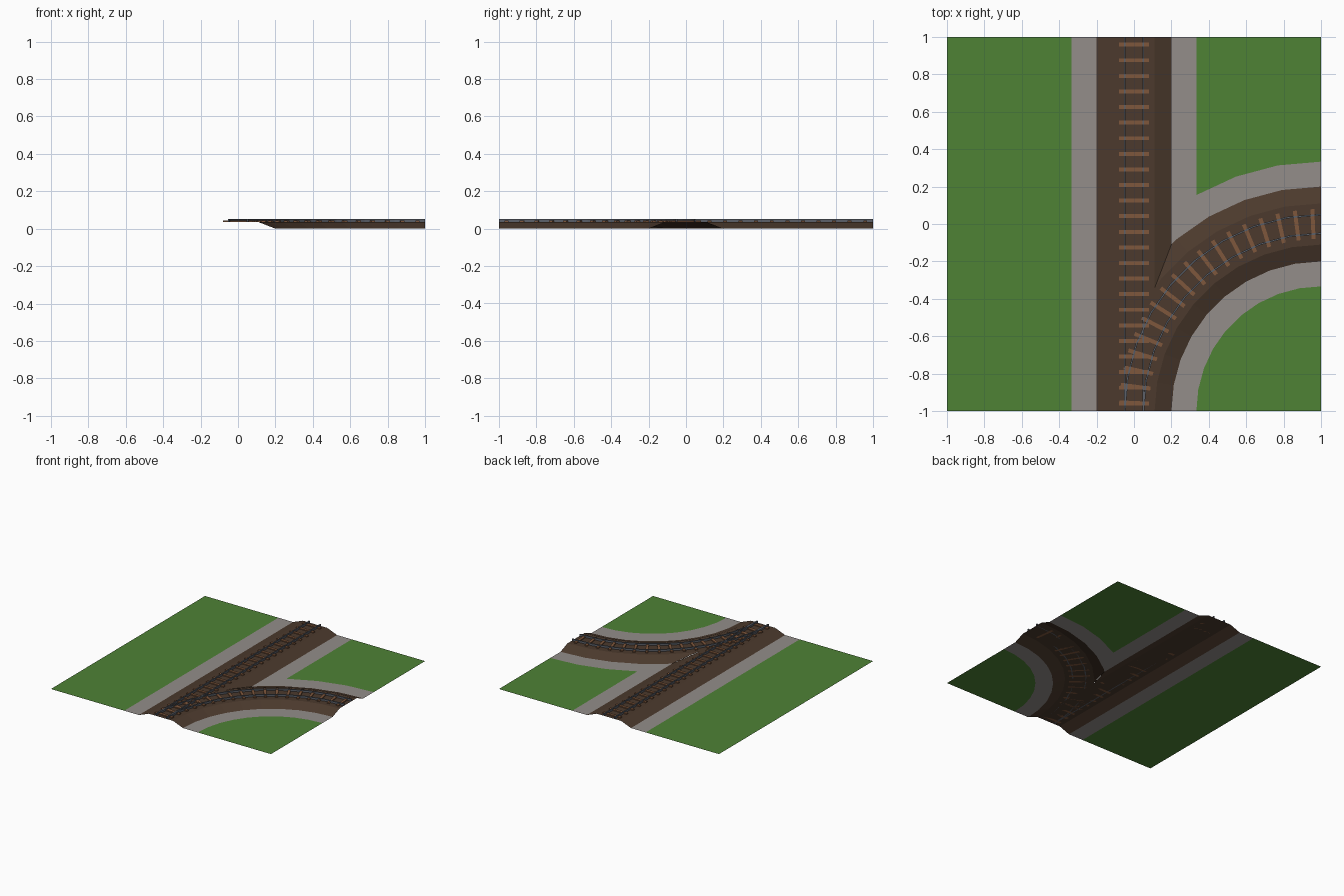
import bpy, bmesh
from math import sin, cos, radians
from mathutils import Matrix, Vector

if "Cube" in bpy.data.objects:
    bpy.data.objects.remove(bpy.data.objects["Cube"])

TOP, FOOT, EDGE = 0.11, 0.20, 1 / 3        # half widths of bed top, bed foot, shoulder
BED_Z, TIE_Z, RAIL_Z = 0.035, 0.043, 0.051
STEP = 10                                  # degrees per curve facet
GAUGE, RAIL_W = 0.05, 0.009


def material(name, rgb):
    lin = [(c / 255 / 12.92 if c < 11 else ((c / 255 + 0.055) / 1.055) ** 2.4) for c in rgb]
    m = bpy.data.materials.new(name)
    m.use_nodes = True
    m.diffuse_color = (*lin, 1)
    bsdf = m.node_tree.nodes["Principled BSDF"]
    bsdf.inputs["Base Color"].default_value = (*lin, 1)
    bsdf.inputs["Roughness"].default_value = 0.9
    return m


grass = material("grass green", (78, 130, 53))
gravel = material("gravel grey", (147, 141, 138))
earth = material("earth brown", (76, 58, 45))
wood = material("sleeper wood", (127, 87, 60))
steel = material("rail steel", (92, 97, 106))


def finish(bm, name, mat):
    bmesh.ops.remove_doubles(bm, verts=bm.verts, dist=0.0002)
    mesh = bpy.data.meshes.new(name)
    bm.to_mesh(mesh)
    bm.free()
    mesh.materials.append(mat)
    ob = bpy.data.objects.new(name, mesh)
    bpy.context.collection.objects.link(ob)


def arc(r, z=0, end=90):
    """Quarter turn around the front right corner, starting at the right edge."""
    return [Vector((1 - r * sin(radians(a)), r * cos(radians(a)) - 1, z))
            for a in range(0, end + 1, STEP)]


def line(x, z=0, y0=-1, y1=1):
    return [Vector((x, y1, z)), Vector((x, y0, z))]


def crossing(r, x, z=0):
    """Point where the faceted arc meets the lengthwise line at x."""
    pts = arc(r, z)
    for p, q in zip(pts, pts[1:]):
        if q.x <= x:
            return p.lerp(q, (p.x - x) / (p.x - q.x))


def face(bm, pts):
    f = bm.faces.new([bm.verts.new(p) for p in pts])
    f.normal_update()
    if f.normal.z < 0:
        f.normal_flip()


def strip(bm, a, b, clip=None):
    """Band of quads between two paths, optionally cut along a vertical plane."""
    part = bmesh.new()
    for i in range(len(a) - 1):
        face(part, (a[i], a[i + 1], b[i + 1], b[i]))
    if clip:
        p, q = clip
        bmesh.ops.bisect_plane(part, geom=part.verts[:] + part.edges[:] + part.faces[:],
                               plane_co=p, plane_no=(q.y - p.y, p.x - q.x, 0),
                               clear_inner=True)
    for f in part.faces:
        face(bm, [v.co for v in f.verts])
    part.free()


# Junction points between the straight and curved banks
crest = crossing(1 + TOP, TOP, BED_Z)
valley = crossing(1 + FOOT, FOOT)
mitre = crossing(1 + EDGE, EDGE)

# Raised track bed
bm = bmesh.new()
strip(bm, line(-TOP, BED_Z), line(TOP, BED_Z))
strip(bm, line(-FOOT), line(-TOP, BED_Z))
face(bm, (crest, valley, Vector((FOOT, 1, 0)), Vector((TOP, 1, BED_Z))))
strip(bm, arc(1 - TOP, BED_Z), arc(1 + TOP, BED_Z), line(TOP)[::-1])
strip(bm, arc(1 - FOOT), arc(1 - TOP, BED_Z))
strip(bm, arc(1 + TOP, BED_Z, 60), arc(1 + FOOT, 0, 60), (crest, valley))
finish(bm, "track_bed", earth)

# Gravel shoulders
bm = bmesh.new()
strip(bm, line(-EDGE), line(-FOOT))
face(bm, (valley, mitre, Vector((EDGE, 1, 0)), Vector((FOOT, 1, 0))))
strip(bm, arc(1 - EDGE), arc(1 - FOOT))
strip(bm, arc(1 + FOOT, 0, 60), arc(1 + EDGE, 0, 60), (valley, mitre))
finish(bm, "gravel_shoulders", gravel)

# Grass fields
bm = bmesh.new()
strip(bm, line(-1), line(-EDGE))
face(bm, arc(1 - EDGE) + [Vector((1, -1, 0))])
face(bm, [p for p in arc(1 + EDGE) if p.x > EDGE + 0.001]
     + [mitre, Vector((EDGE, 1, 0)), Vector((1, 1, 0))])
finish(bm, "grass_fields", grass)


def sleepers(name, frames):
    bm = bmesh.new()
    size = Matrix.Diagonal((0.16, 0.021, TIE_Z - BED_Z, 1))
    for m in frames:
        bmesh.ops.create_cube(bm, size=1, matrix=m @ size)
    finish(bm, name, wood)


# Sleepers, evenly spaced along both tracks
MID = (BED_Z + TIE_Z) / 2
sleepers("straight_sleepers",
         [Matrix.Translation((0, -1 + (i + 0.5) / 12, MID)) for i in range(24)])
sleepers("curved_sleepers",
         [Matrix.Translation((1, -1, MID)) @ Matrix.Rotation(radians(-5 * (i + 0.5)), 4, "Z")
          @ Matrix.Translation((-1, 0, 0)) for i in range(18)])


def rail(name, path, near, far):
    """Rectangular bar swept between two parallel paths."""
    bm = bmesh.new()
    rings = [[bm.verts.new(c) for c in (path(near, BED_Z)[i], path(far, BED_Z)[i],
                                        path(far, RAIL_Z)[i], path(near, RAIL_Z)[i])]
             for i in range(len(path(near, 0)))]
    for a, b in zip(rings, rings[1:]):
        for k in range(4):
            bm.faces.new((a[k], a[k - 1], b[k - 1], b[k]))
    bm.faces.new(rings[0])
    bm.faces.new(rings[-1][::-1])
    bmesh.ops.recalc_face_normals(bm, faces=bm.faces)
    finish(bm, name, steel)


# Rails
for side, s in (("left", 1), ("right", -1)):
    lo, hi = s * GAUGE - RAIL_W / 2, s * GAUGE + RAIL_W / 2
    rail("straight_rail_" + side, line, lo, hi)
    rail("curved_rail_" + side, arc, 1 - hi, 1 - lo)
